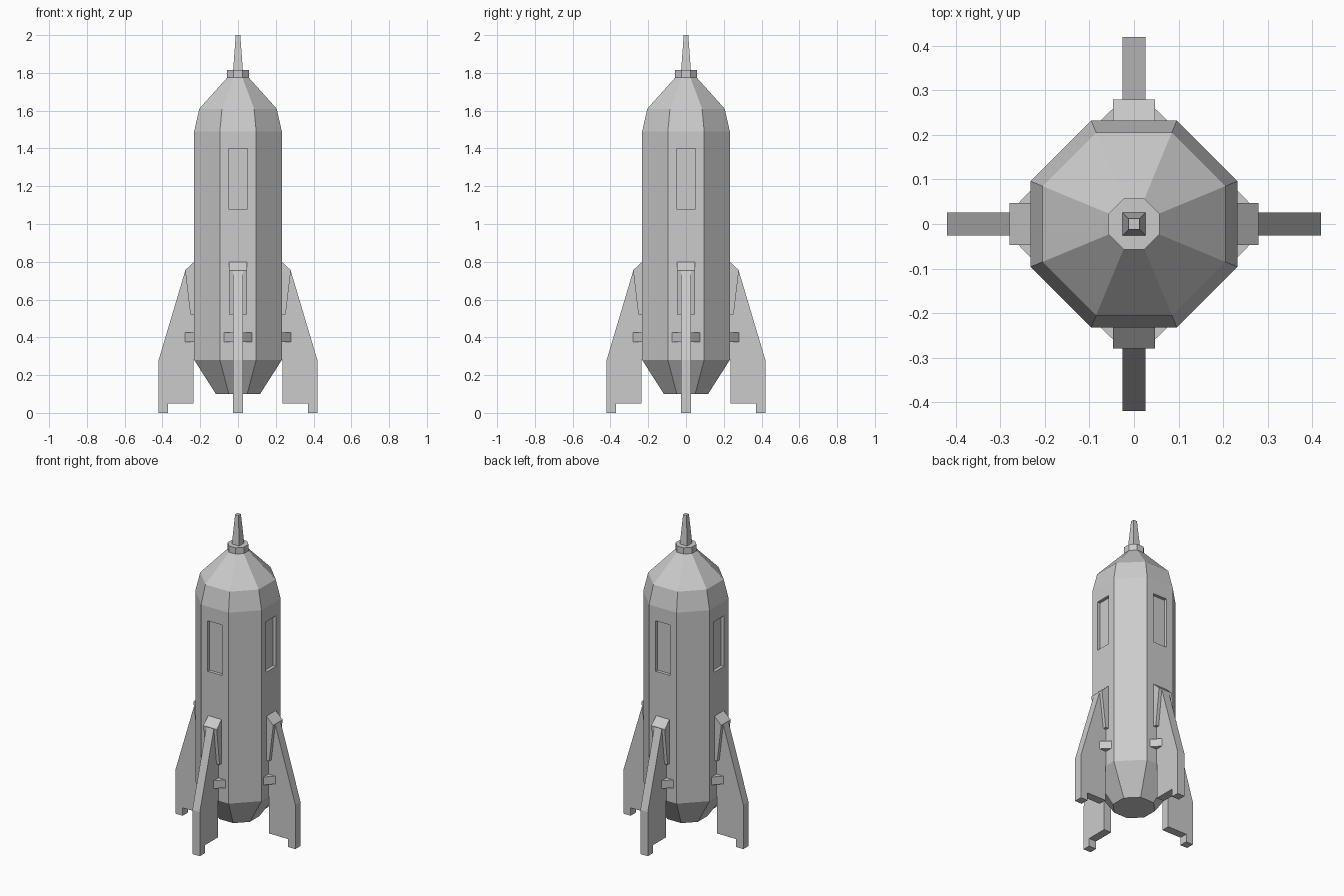
import bpy, bmesh
from math import cos, sin, pi
from mathutils import Matrix, Vector

cube = bpy.data.objects.get("Cube")
if cube:
    bpy.data.objects.remove(cube, do_unlink=True)

grey = bpy.data.materials.new("hull grey")
grey.use_nodes = True
grey.diffuse_color = (0.6, 0.6, 0.6, 1)
grey.node_tree.nodes["Principled BSDF"].inputs["Base Color"].default_value = (0.6, 0.6, 0.6, 1)


def finish(bm, name):
    bmesh.ops.recalc_face_normals(bm, faces=bm.faces)
    mesh = bpy.data.meshes.new(name)
    bm.to_mesh(mesh)
    bm.free()
    mesh.materials.append(grey)
    obj = bpy.data.objects.new(name, mesh)
    bpy.context.collection.objects.link(obj)
    return obj


def lathe(profile, sides):
    """Faceted tower; profile holds (flat-to-centre distance, z)."""
    bm = bmesh.new()
    rings = []
    for dist, z in profile:
        r = dist / cos(pi / sides)
        angles = [2 * pi * (i + 0.5) / sides for i in range(sides)]
        rings.append([bm.verts.new((r * cos(a), r * sin(a), z)) for a in angles])
    for low, high in zip(rings, rings[1:]):
        for i in range(sides):
            j = (i + 1) % sides
            bm.faces.new((low[i], low[j], high[j], high[i]))
    bm.faces.new(rings[0][::-1])
    bm.faces.new(rings[-1])
    bmesh.ops.recalc_face_normals(bm, faces=bm.faces)
    return bm


def prism(points, offset):
    """Extrude a closed outline along the offset vector."""
    bm = bmesh.new()
    face = bm.faces.new([bm.verts.new(p) for p in points])
    new = bmesh.ops.extrude_face_region(bm, geom=[face])["geom"]
    bmesh.ops.translate(bm, vec=offset, verts=[g for g in new if isinstance(g, bmesh.types.BMVert)])
    return bm


def plate(profile, half):
    """Upright slab from an (outward, z) outline, centred on the radial plane."""
    return prism([(x, -half, z) for x, z in profile], (0, 2 * half, 0))


# Hull with a recessed window on each of the four axial sides
SEAM, SHOULDER = 0.80, 1.49
hull = lathe([(0.117, 0.10), (0.232, 0.28), (0.232, 0.48), (0.232, SEAM),
              (0.232, SHOULDER), (0.205, 1.61), (0.057, 1.775)], 8)
hull.normal_update()
sides = [f for f in hull.faces
         if SEAM < f.calc_center_median().z < SHOULDER
         and max(abs(f.normal.x), abs(f.normal.y)) > 0.99]
bmesh.ops.inset_individual(hull, faces=sides, thickness=0.02)
for f in sides:
    across = Vector((-f.normal.y, f.normal.x, 0))
    middle = f.calc_center_median()
    for v in f.verts:
        side = (v.co - middle).dot(across)
        v.co += across * ((0.05 if side > 0 else -0.05) - side)
        v.co.z = 1.40 if v.co.z > middle.z else 1.08
    inward = -0.02 * f.normal
    pane = bmesh.ops.extrude_face_region(hull, geom=[f])["geom"]
    bmesh.ops.translate(hull, vec=inward, verts=[g for g in pane if isinstance(g, bmesh.types.BMVert)])
bmesh.ops.delete(hull, geom=sides, context='FACES_ONLY')
finish(hull, "hull")

# Nose collar and tapered spike
finish(lathe([(0.057, 1.77), (0.057, 1.815)], 8), "nose_collar")
finish(lathe([(0.026, 1.81), (0.012, 2.0)], 4), "nose_spike")

# Four fins, each with a mounting block and a wedge clamp
FIN = [(0.225, 0.78), (0.25, 0.78), (0.28, 0.75), (0.42, 0.28), (0.42, 0),
       (0.37, 0), (0.37, 0.05), (0.235, 0.05), (0.235, 0.28), (0.225, 0.30)]
BLOCK = [(0.22, 0.80), (0.232, 0.80), (0.28, 0.755), (0.252, 0.52), (0.22, 0.52)]
CLAMP = [(0.225, -0.075), (0.232, -0.075), (0.28, -0.026),
         (0.28, 0.026), (0.232, 0.075), (0.225, 0.075)]
for i, place in enumerate(("left", "back", "right", "front")):
    turn = Matrix.Rotation(i * pi / 2, 4, 'Z')
    parts = {
        "fin": plate(FIN, 0.026),
        "fin_block": plate(BLOCK, 0.047),
        "fin_clamp": prism([(x, y, 0.375) for x, y in CLAMP], (0, 0, 0.05)),
    }
    for name, bm in parts.items():
        bm.transform(turn)
        finish(bm, place + "_" + name)
